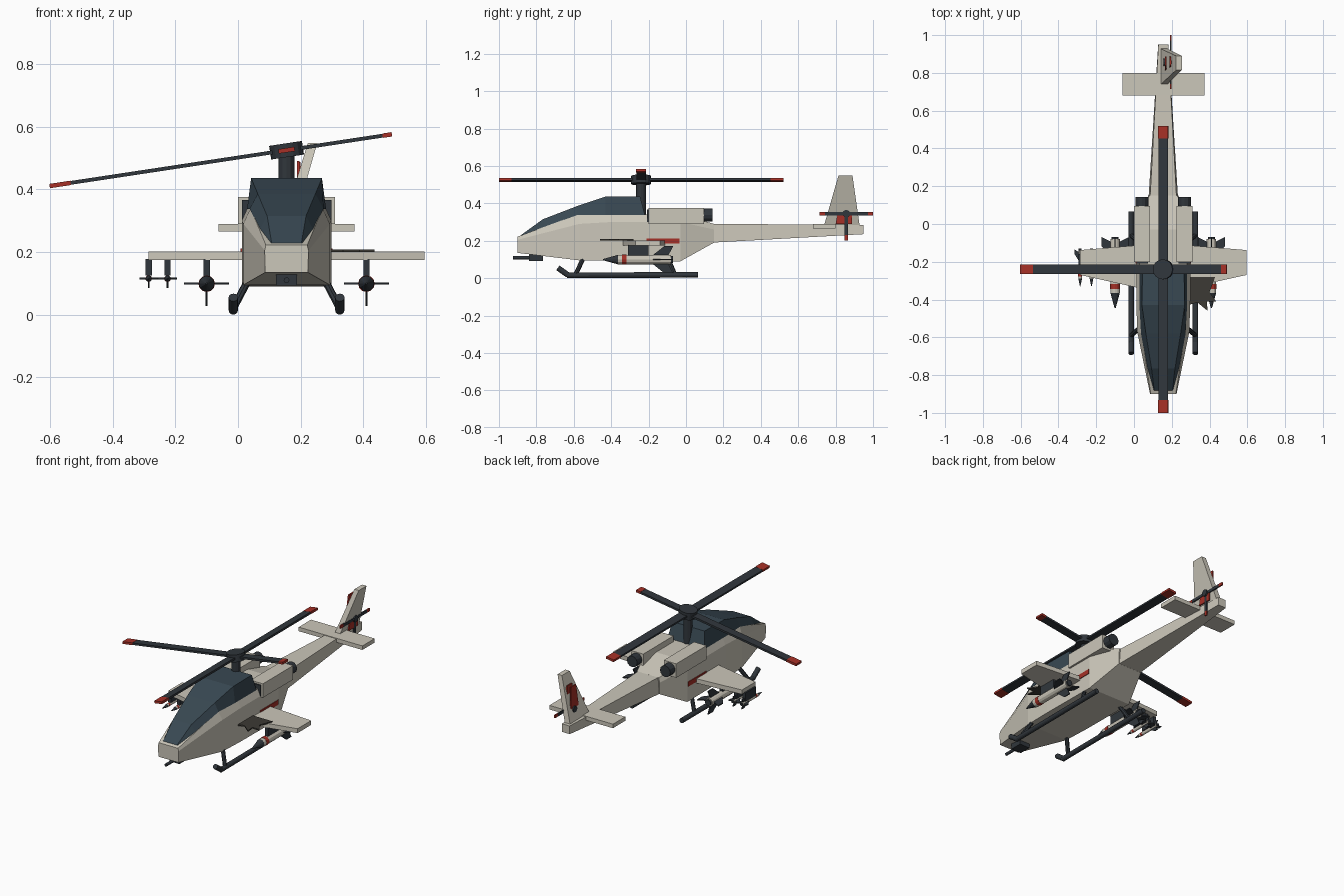
import bpy, bmesh, math
from mathutils import Vector, Matrix

if "Cube" in bpy.data.objects:
    bpy.data.objects.remove(bpy.data.objects["Cube"])

CX = 0.155  # fuselage centre line


def mat(name, col):
    m = bpy.data.materials.new(name)
    m.diffuse_color = (*col, 1)
    m.use_nodes = True
    m.node_tree.nodes["Principled BSDF"].inputs["Base Color"].default_value = m.diffuse_color
    return m


CREAM = mat("cream", (0.60, 0.57, 0.49))
DARK = mat("dark", (0.03, 0.037, 0.045))
GLASS = mat("glass", (0.04, 0.065, 0.085))
RED = mat("red", (0.38, 0.03, 0.02))
BURNT = mat("burnt", (0.045, 0.042, 0.035))


def finish(bm, name, m):
    bmesh.ops.recalc_face_normals(bm, faces=bm.faces)
    me = bpy.data.meshes.new(name)
    bm.to_mesh(me)
    bm.free()
    me.materials.append(m)
    ob = bpy.data.objects.new(name, me)
    bpy.context.collection.objects.link(ob)
    return ob


def loft(name, rings, m):
    bm = bmesh.new()
    vs = [[bm.verts.new(p) for p in r] for r in rings]
    n = len(vs[0])
    for a, b in zip(vs, vs[1:]):
        for i in range(n):
            j = (i + 1) % n
            bm.faces.new((a[i], a[j], b[j], b[i]))
    bm.faces.new(vs[0])
    bm.faces.new(vs[-1])
    return finish(bm, name, m)


def hull(name, stations, m):
    """Stations of (half width, y, z) points from bottom to top, mirrored about CX."""
    return loft(name, [[(CX + w, y, z) for w, y, z in s] +
                       [(CX - w, y, z) for w, y, z in reversed(s)] for s in stations], m)


def box(name, lo, hi, m):
    (a, b, c), (d, e, f) = lo, hi
    return loft(name, [[(a, b, z), (d, b, z), (d, e, z), (a, e, z)] for z in (c, f)], m)


def rod(name, p, q, r1, m, r2=None, seg=12):
    p, q = Vector(p), Vector(q)
    d = q - p
    bm = bmesh.new()
    bmesh.ops.create_cone(bm, cap_ends=True, segments=seg, radius1=r1,
                          radius2=r1 if r2 is None else r2, depth=d.length)
    bm.transform(Matrix.Translation((p + q) / 2) @ d.to_track_quat('Z', 'Y').to_matrix().to_4x4())
    return finish(bm, name, m)


# Fuselage, canopy and tail boom
hull("fuselage", [
    [(.068, -.90, .135), (.07, -.90, .205), (.066, -.90, .222)],
    [(.138, -.57, .095), (.138, -.57, .29), (.115, -.58, .34)],
    [(.143, -.40, .093), (.143, -.40, .30), (.125, -.40, .34)],
    [(.143, -.03, .090), (.143, -.03, .30), (.125, -.03, .34)],
    [(.080, .15, .190), (.080, .15, .26), (.075, .15, .29)]], CREAM)
hull("canopy", [
    [(.052, -.885, .222), (.048, -.88, .232)],
    [(.085, -.76, .272), (.062, -.765, .315)],
    [(.118, -.58, .338), (.092, -.58, .386)],
    [(.126, -.43, .338), (.113, -.43, .436)],
    [(.126, -.22, .338), (.110, -.245, .436)]], GLASS)
hull("tail_boom", [
    [(.078, .14, .19), (.07, .14, .29)],
    [(.027, .95, .235), (.026, .95, .285)]], CREAM)

# Tail surfaces: leaning fin, upright red panels, stabilizer
box("stabilizer", (CX - .217, .68, .265), (CX + .217, .80, .29), CREAM)
loft("tail_fin", [
    [(CX + dx - t, y0, z), (CX + dx + t, y0, z), (CX + dx + t, y1, z), (CX + dx - t, y1, z)]
    for dx, t, y0, y1, z in ((0, .018, .735, .93, .27), (.083, .015, .815, .89, .548))], CREAM)
for i, x in enumerate((.167, .193)):
    loft(f"fin_panel_{i}", [[(x + s, y, z) for y, z in
         ((.80, .29), (.888, .29), (.885, .49), (.838, .49))] for s in (-.004, .004)], RED)

# Tail rotor
TR = Vector((.195, .857, .345))
rod("tail_rotor_hub", TR - Vector((.04, 0, 0)), TR + Vector((.012, 0, 0)), .02, DARK)
for i in range(4):
    d = Vector((0, round(math.cos(i * math.pi / 2)), round(math.sin(i * math.pi / 2))))
    w = Vector((.004, .009 * abs(d.z), .009 * abs(d.y)))
    for nm, a, b, m in (("blade", 0, .115, DARK), ("tip", .115, .143, RED)):
        p, q = TR + d * a, TR + d * b
        lo = Vector(map(min, p, q)) - w
        hi = Vector(map(max, p, q)) + w
        box(f"tail_rotor_{nm}_{i}", lo, hi, m)

# Main rotor, tilted sideways, with one shortened blade
HUB = Vector((CX, -.24, .525))
tilt = Matrix.Translation(HUB) @ Matrix.Rotation(-math.radians(8.6), 4, 'Y')
rod("rotor_mast", (CX, -.24, .33), (CX, -.24, .53), .026, DARK)
rod("rotor_hub", (0, 0, -.022), (0, 0, .022), .053, DARK, seg=16).data.transform(tilt)
for i, length in enumerate((.34, .76, .765, .76)):
    tip = .03 if i == 0 else .068
    M = tilt @ Matrix.Rotation(i * math.pi / 2, 4, 'Z')
    box(f"rotor_blade_{i}", (.02, -.025, -.006), (length - tip, .025, .006), DARK).data.transform(M)
    box(f"rotor_tip_{i}", (length - tip, -.026, -.007), (length, .026, .007), RED).data.transform(M)


def missile(name, x, z, y0, y1, r, span):
    """Missile with dark nose cone, red band and four swept tail fins."""
    L = y1 - y0
    rod(name + "_nose", (x, y0 + L * .22, z), (x, y0, z), r, DARK, r * .12)
    rod(name + "_body", (x, y0 + L * .22, z), (x, y1, z), r, CREAM)
    rod(name + "_band", (x, y0 + L * .28, z), (x, y0 + L * .35, z), r * 1.06, RED)
    rod(name + "_nozzle", (x, y1 - .01, z), (x, y1 + .01, z), r * .75, DARK)
    prof = ((0, y0 + L * .65), (span, y0 + L * .90), (span, y0 + L * 1.03), (0, y0 + L * .93))
    for k in range(4):
        f = loft(f"{name}_fin_{k}", [[(a, y, t) for a, y in prof] for t in (-.003, .003)], DARK)
        f.data.transform(Matrix.Translation((x, 0, z)) @ Matrix.Rotation(k * math.pi / 2, 4, 'Y'))


# Mirrored parts
for s, side in ((1, "right"), (-1, "left")):
    X = lambda w: CX + s * w
    # Stub wing with pylon and missile
    loft(f"stub_wing_{side}", [[(X(w), y, z) for w, y in
         ((.10, -.11), (.44, -.138), (.44, -.27), (.10, -.345))] for z in (.175, .202)], CREAM)
    box(f"pylon_{side}", (X(.255) - .01, -.31, .115), (X(.255) + .01, -.20, .178), DARK)
    missile(f"missile_{side}", X(.255), .099, -.445, -.08, .025, .072)
    # Engine nacelle with intake and exhaust
    xs = sorted((X(.07), X(.155)))
    box(f"engine_{side}", (xs[0], -.20, .29), (xs[1], .095, .376), CREAM)
    xi = sorted((X(.08), X(.143)))
    box(f"intake_{side}", (xi[0], -.208, .30), (xi[1], -.19, .366), DARK)
    rod(f"exhaust_{side}", (X(.113), .08, .337), (X(.113), .143, .337), .035, DARK)
    # Hull stripe
    xr = sorted((X(.135), X(.147)))
    box(f"hull_stripe_{side}", (xr[0], -.21, .184), (xr[1], -.035, .212), RED)
    # Skid rail, upturned toe and legs
    rod(f"skid_rail_{side}", (X(.17), -.635, .015), (X(.17), .065, .018), .015, DARK)
    rod(f"skid_toe_{side}", (X(.17), -.63, .016), (X(.17), -.685, .055), .015, DARK)
    for k, (ya, yb) in enumerate(((-.59, -.545), (-.06, -.10))):
        rod(f"skid_leg_{side}_{k}", (X(.17), ya, .02), (X(.12), yb, .115), .012, DARK, seg=8)

# Small missiles on the left wing only
for i, x in enumerate((-.285, -.225)):
    box(f"small_pylon_{i}", (x - .01, -.26, .125), (x + .01, -.16, .178), DARK)
    missile(f"small_missile_{i}", x, .115, -.33, -.14, .01, .03)

# Jagged burnt panel by the right wing root
burn = ((.285, -.28), (.43, -.28), (.40, -.36), (.435, -.41), (.385, -.41), (.39, -.46),
        (.335, -.415), (.285, -.43))
loft("burnt_panel", [[(x, y, z) for x, y in burn] for z in (.2, .208)], BURNT)

# Chin gun
box("gun_turret", (CX - .034, -.84, .093), (CX + .034, -.765, .135), DARK)
rod("gun_barrel", (CX, -.80, .11), (CX, -.925, .11), .009, DARK)
